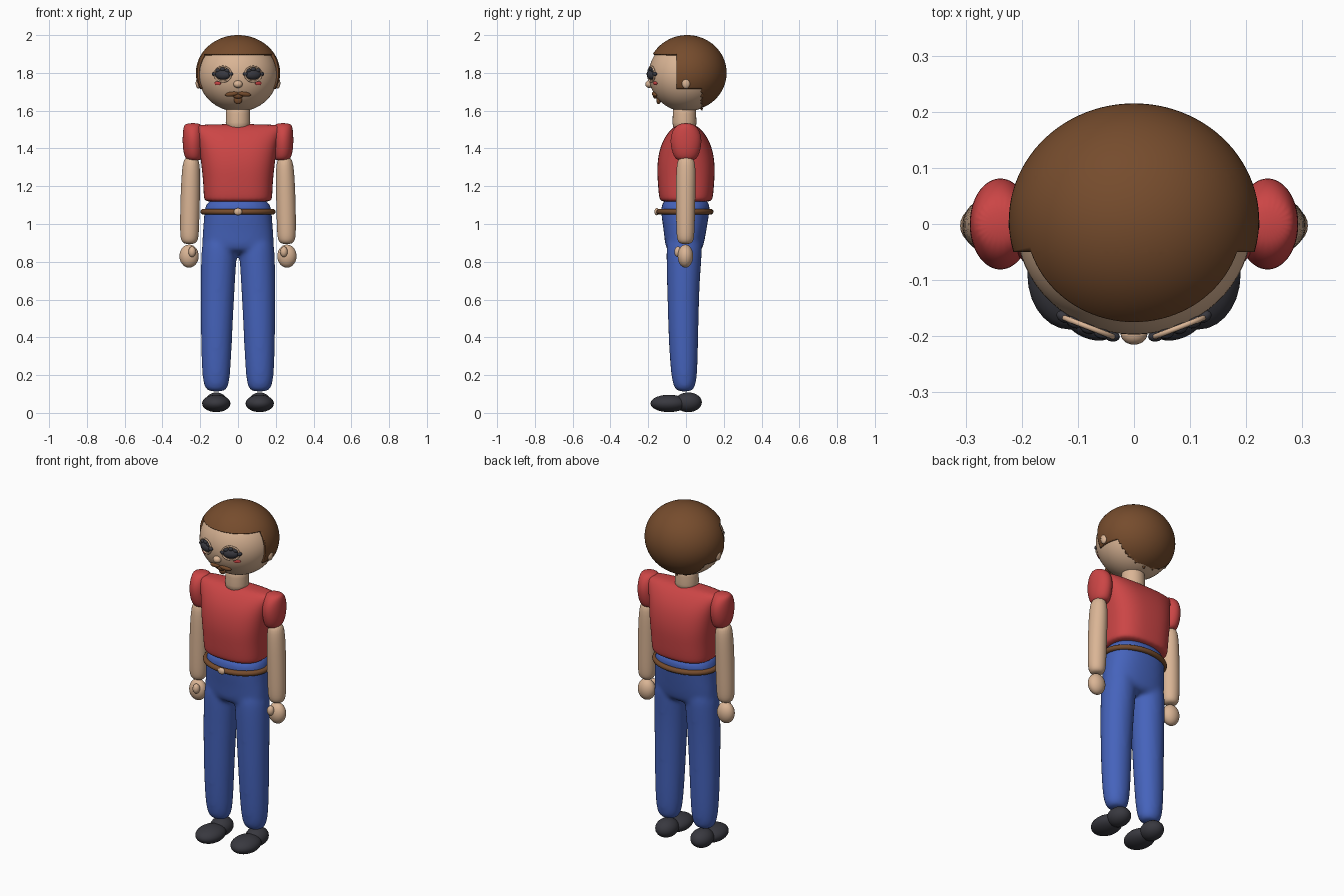
import bpy, bmesh
from math import sin, cos, pi, sqrt, atan2, copysign
from mathutils import Matrix, Vector

cube = bpy.data.objects.get("Cube")
if cube:
    bpy.data.objects.remove(cube)


def material(name, rgb):
    m = bpy.data.materials.new(name)
    m.use_nodes = True
    m.diffuse_color = (*rgb, 1)
    m.node_tree.nodes["Principled BSDF"].inputs["Base Color"].default_value = (*rgb, 1)
    return m


SKIN = material("skin", (0.70, 0.46, 0.30))
BROWN = material("brown", (0.18, 0.072, 0.026))
RED = material("shirt red", (0.60, 0.06, 0.06))
BLUE = material("trouser blue", (0.06, 0.125, 0.50))
DARK = material("charcoal", (0.04, 0.04, 0.05))


def finish(name, bm, mat, subdivide=0):
    bmesh.ops.recalc_face_normals(bm, faces=bm.faces)
    mesh = bpy.data.meshes.new(name)
    bm.to_mesh(mesh)
    bm.free()
    mesh.materials.append(mat)
    mesh.shade_smooth()
    ob = bpy.data.objects.new(name, mesh)
    bpy.context.collection.objects.link(ob)
    if subdivide:
        mod = ob.modifiers.new("Subdivision", "SUBSURF")
        mod.levels = mod.render_levels = subdivide
    return ob


def blob(name, mat, loc, size, turn=0.0, roll=0.0, segs=28):
    """Ellipsoid, rolled about y and then turned about z."""
    bm = bmesh.new()
    bmesh.ops.create_uvsphere(bm, u_segments=segs, v_segments=segs // 2, radius=1)
    rot = Matrix.Rotation(turn, 4, "Z") @ Matrix.Rotation(roll, 4, "Y")
    bm.transform(Matrix.Translation(loc) @ rot @ Matrix.Diagonal((*size, 1)))
    return finish(name, bm, mat)


def ring_tube(name, mat, loc, rx, ry, tube, tilt=0.0, turn=0.0, n=48, k=10):
    """Oval ring, lying flat unless tilted."""
    bm = bmesh.new()
    rows = []
    for i in range(n):
        a = 2 * pi * i / n
        rows.append([bm.verts.new(((rx + tube * cos(b)) * cos(a),
                                   (ry + tube * cos(b)) * sin(a), tube * sin(b)))
                     for b in (2 * pi * j / k for j in range(k))])
    for i in range(n):
        for j in range(k):
            p, q = rows[i], rows[(i + 1) % n]
            bm.faces.new((p[j], q[j], q[(j + 1) % k], p[(j + 1) % k]))
    bm.transform(Matrix.Translation(loc) @ Matrix.Rotation(turn, 4, "Z")
                 @ Matrix.Rotation(tilt, 4, "X"))
    return finish(name, bm, mat)


def loft(bm, rings, side=1, power=2.0, n=24):
    """Skin a stack of oval rings given as (z, x, y, half width, half depth)."""
    rows = []
    for z, cx, cy, rx, ry in rings:
        row = []
        for i in range(n):
            c, s = cos(2 * pi * i / n), sin(2 * pi * i / n)
            row.append(bm.verts.new((side * cx + rx * copysign(abs(c) ** (2 / power), c),
                                     cy + ry * copysign(abs(s) ** (2 / power), s), z)))
        rows.append(row)
    for p, q in zip(rows, rows[1:]):
        for i in range(n):
            bm.faces.new((p[i], p[(i + 1) % n], q[(i + 1) % n], q[i]))
    bm.faces.new(rows[0][::-1])
    bm.faces.new(rows[-1])


# Head and face surface
FACE = (0.21, 0.197, 0.195)
FACE_Z = 1.79
blob("head", SKIN, (0, 0, FACE_Z), FACE, segs=64)


def on_face(x, z, lift=0.0):
    """Point on the front of the face and the turn that follows its surface."""
    y = -FACE[1] * sqrt(1 - (x / FACE[0]) ** 2 - ((z - FACE_Z) / FACE[2]) ** 2)
    turn = atan2(x / FACE[0] ** 2, -y / FACE[1] ** 2)
    return Vector((x + lift * sin(turn), y - lift * cos(turn), z)), turn


# Hair: a shell cut along the fringe, sideburns and nape
bm = bmesh.new()
bmesh.ops.create_uvsphere(bm, u_segments=96, v_segments=64, radius=1)
bm.transform(Matrix.Translation((0, 0.006, 1.8)) @ Matrix.Diagonal((0.223, 0.209, 0.2, 1)))
FRINGE, BURN, LOBE, NAPE = 1.9, -0.05, 1.715, 0.085
for co, no in (((0, 0, FRINGE), (0, 0, 1)), ((0, BURN, 0), (0, 1, 0)),
               ((0, 0, LOBE), (0, 0, 1)), ((0, NAPE, 0), (0, 1, 0))):
    bmesh.ops.bisect_plane(bm, geom=bm.verts[:] + bm.edges[:] + bm.faces[:],
                           plane_co=co, plane_no=no, dist=1e-5)
bare = []
for f in bm.faces:
    c = f.calc_center_median()
    if (c.y < BURN and c.z < FRINGE) or (c.y < NAPE and c.z < LOBE):
        bare.append(f)
bmesh.ops.delete(bm, geom=bare, context="FACES")
for v in bm.verts:
    if v.is_boundary and v.co.z < LOBE - 0.005 and abs(v.co.y - NAPE) < 0.002:
        v.co.y += 0.008 * sin(v.co.z * 200 + abs(v.co.x) * 60)
hair = finish("hair", bm, BROWN)
shell = hair.modifiers.new("Thickness", "SOLIDIFY")
shell.thickness = 0.014
shell.offset = -1

# Facial features
blob("nose", SKIN, (0, -0.195, 1.74), (0.024, 0.02, 0.02))
blob("goatee", BROWN, on_face(0, 1.658)[0], (0.022, 0.012, 0.024))
blob("lips", BROWN, on_face(0, 1.68)[0], (0.03, 0.013, 0.016))
for s, side in ((1, "left"), (-1, "right")):
    p, t = on_face(s * 0.033, 1.688)
    blob(side + "_moustache", BROWN, p, (0.036, 0.014, 0.013), t, s * 0.15)
    p, t = on_face(s * 0.108, 1.745)
    blob(side + "_cheek", RED, p, (0.02, 0.006, 0.01), t)
    p, t = on_face(s * 0.08, 1.79)
    blob(side + "_eye", DARK, p, (0.043, 0.022, 0.026), t)
    ring_tube(side + "_eyelid", SKIN, on_face(s * 0.08, 1.793, 0.002)[0],
              0.047, 0.04, 0.005, pi / 2, t)
    for i, (dx, dz) in enumerate(((-0.042, 0.004), (-0.024, 0.022), (0, 0.029),
                                  (0.024, 0.022), (0.042, 0.004))):
        p, t = on_face(s * 0.08 + dx, 1.79 + dz, 0.006)
        blob(f"{side}_lash_{i}", DARK, p, (0.014, 0.01, 0.011), t, segs=16)
    blob(side + "_ear", SKIN, (s * 0.21, 0, 1.745), (0.014, 0.022, 0.028))

# Neck
bm = bmesh.new()
loft(bm, [(1.49, 0, -0.008, 0.066, 0.064), (1.54, 0, -0.008, 0.066, 0.064),
          (1.58, 0, -0.008, 0.064, 0.062), (1.64, 0, -0.008, 0.066, 0.064)])
finish("neck", bm, SKIN, 1)

# Shirt body
bm = bmesh.new()
loft(bm, [(1.115, 0, 0, 0.172, 0.13), (1.13, 0, 0, 0.182, 0.143),
          (1.22, 0, 0, 0.184, 0.15), (1.31, 0, 0, 0.194, 0.155),
          (1.40, 0, 0, 0.206, 0.14), (1.46, 0, 0, 0.22, 0.113),
          (1.505, 0, 0, 0.24, 0.078), (1.53, 0, 0, 0.25, 0.04)], power=2.7, n=32)
finish("shirt", bm, RED, 2)

# Arms, sleeves and hands
for s, side in ((1, "left"), (-1, "right")):
    bm = bmesh.new()
    loft(bm, [(1.335, 0.232, 0, 0.03, 0.04), (1.35, 0.236, 0, 0.046, 0.062),
              (1.40, 0.238, 0, 0.055, 0.08), (1.46, 0.238, 0, 0.056, 0.085),
              (1.51, 0.24, 0, 0.05, 0.065), (1.535, 0.238, 0, 0.042, 0.03)], s)
    finish(side + "_sleeve", bm, RED, 2)
    bm = bmesh.new()
    loft(bm, [(0.893, 0.257, -0.003, 0.025, 0.025), (0.91, 0.257, -0.003, 0.046, 0.044),
              (0.96, 0.257, -0.003, 0.051, 0.049), (1.15, 0.253, -0.002, 0.052, 0.052),
              (1.30, 0.248, 0, 0.049, 0.053), (1.36, 0.247, 0, 0.036, 0.04)], s)
    finish(side + "_arm", bm, SKIN, 2)
    blob(side + "_hand", SKIN, (s * 0.259, -0.003, 0.83), (0.051, 0.041, 0.061))
    blob(side + "_thumb", SKIN, (s * 0.243, -0.042, 0.853), (0.02, 0.02, 0.028))

# Trousers: hips and two legs fused into one smooth body
bm = bmesh.new()
loft(bm, [(1.15, 0, 0, 0.175, 0.137), (1.05, 0, -0.005, 0.18, 0.128),
          (0.96, 0, -0.005, 0.188, 0.113), (0.90, 0, -0.008, 0.191, 0.105),
          (0.84, 0, -0.01, 0.185, 0.09)], power=2.3)
for s in (1, -1):
    loft(bm, [(0.112, 0.115, -0.008, 0.04, 0.035), (0.13, 0.115, -0.008, 0.063, 0.056),
              (0.20, 0.116, -0.01, 0.077, 0.072), (0.45, 0.113, -0.015, 0.085, 0.081),
              (0.70, 0.107, -0.014, 0.092, 0.087), (0.85, 0.1, -0.01, 0.096, 0.096),
              (0.96, 0.095, -0.005, 0.09, 0.095)], s)
trousers = finish("trousers", bm, BLUE, 2)
fuse = trousers.modifiers.new("Fuse", "REMESH")
fuse.mode = "VOXEL"
fuse.voxel_size = 0.011
fuse.use_smooth_shade = True
soften = trousers.modifiers.new("Soften", "SMOOTH")
soften.factor = 0.5
soften.iterations = 10

# Belt and buckle
ring_tube("belt", BROWN, (0, -0.006, 1.065), 0.184, 0.137, 0.015)
blob("buckle", SKIN, (0, -0.155, 1.065), (0.022, 0.012, 0.019))

# Shoes
for s, side in ((1, "left"), (-1, "right")):
    blob(side + "_shoe_toe", DARK, (s * 0.115, -0.09, 0.05), (0.075, 0.098, 0.046))
    blob(side + "_shoe_heel", DARK, (s * 0.115, 0.012, 0.056), (0.06, 0.072, 0.052))
